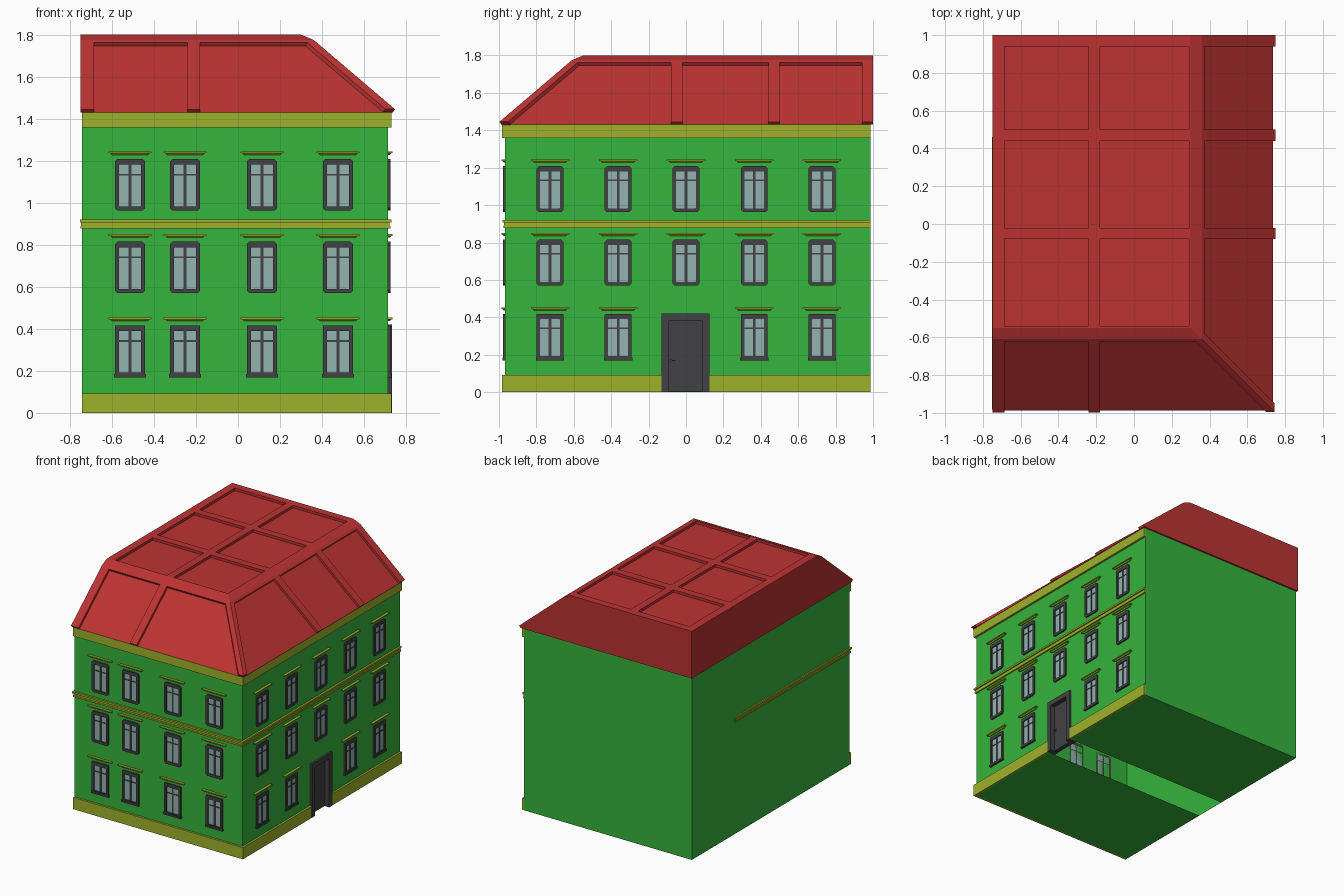
import bpy, bmesh

if "Cube" in bpy.data.objects:
    bpy.data.objects.remove(bpy.data.objects["Cube"])

def material(name, rgb):
    m = bpy.data.materials.new(name)
    m.diffuse_color = [(c / 255) ** 2.2 for c in rgb] + [1]
    m.use_nodes = True
    m.node_tree.nodes["Principled BSDF"].inputs["Base Color"].default_value = m.diffuse_color
    return m

GREEN = material("green", (56, 179, 62))
OLIVE = material("olive", (157, 176, 46))
RED = material("red", (187, 54, 54))
DARK = material("dark", (68, 68, 70))
GLASS = material("glass", (145, 178, 174))
PINK = material("pink", (170, 40, 170))

def loft(bm, rings, closed=False):
    """Skin matching closed rings; cap the ends unless the rings close up."""
    vs = [[bm.verts.new(p) for p in r] for r in rings]
    n = len(rings[0])
    pairs = list(zip(vs, vs[1:])) + ([(vs[-1], vs[0])] if closed else [])
    for a, b in pairs:
        for i in range(n):
            j = (i + 1) % n
            bm.faces.new((a[i], a[j], b[j], b[i]))
    if not closed:
        bm.faces.new(vs[0])
        bm.faces.new(vs[-1])

def finish(bm, name, mat, fix=True):
    if fix:
        bmesh.ops.recalc_face_normals(bm, faces=bm.faces)
    me = bpy.data.meshes.new(name)
    bm.to_mesh(me)
    bm.free()
    me.materials.append(mat)
    bpy.context.collection.objects.link(bpy.data.objects.new(name, me))

def box(bm, x, y, z, at=lambda a, b, c: (a, b, c)):
    loft(bm, [[at(x[0], y[0], h), at(x[1], y[0], h), at(x[1], y[1], h), at(x[0], y[1], h)] for h in z])

X0, X1, Y0, Y1, TOP = -0.742, 0.715, -0.967, 0.987, 1.43
DY0, DY1, DTOP = -0.13, 0.125, 0.42          # door opening

# Hollow walls with a door notch, floor left open behind the door
bm = bmesh.new()
def face(*pts):
    bm.faces.new([bm.verts.new(p) for p in pts])
face((X0, Y0, 0), (X1, Y0, 0), (X1, Y0, TOP), (X0, Y0, TOP))
face(*[(X1, y, z) for y, z in ((Y0, 0), (DY0, 0), (DY0, DTOP), (DY1, DTOP),
                               (DY1, 0), (Y1, 0), (Y1, TOP), (Y0, TOP))])
face((X1, Y1, 0), (X0, Y1, 0), (X0, Y1, TOP), (X1, Y1, TOP))
face((X0, Y1, 0), (X0, Y0, 0), (X0, Y0, TOP), (X0, Y1, TOP))
for a, b in ((Y0, DY0), (DY1, Y1)):
    face((X0, a, 0), (X0, b, 0), (X1, b, 0), (X1, a, 0))
finish(bm, "walls", GREEN, fix=False)

# Trim running along the front and right walls
def trim(bm, z0, z1, o, yend=Y1):
    outline = [(X0, Y0), (X0, Y0 - o), (X1 + o, Y0 - o), (X1 + o, yend), (X1, yend), (X1, Y0)]
    loft(bm, [[(x, y, z) for x, y in outline] for z in (z0, z1)])

bm = bmesh.new()
trim(bm, 0, 0.092, 0.016, DY0)
box(bm, (X1, X1 + 0.016), (DY1, Y1), (0, 0.092))
finish(bm, "plinth", OLIVE)

bm = bmesh.new()
trim(bm, 1.358, TOP, 0.016)
finish(bm, "cornice", OLIVE)

bm = bmesh.new()
for z0, z1, o in ((0.878, 0.89, 0.01), (0.89, 0.906, 0.006), (0.906, 0.92, 0.015)):
    trim(bm, z0, z1, o)
    box(bm, (X0 - o * 0.7, X0), (Y0 - o, 0.46), (z0, z1))
finish(bm, "string_course", OLIVE)

# Windows: u runs along the wall, w points outward
def front(u, w, z):
    return (u, Y0 - w, z)

def right(u, w, z):
    return (X1 + w, u, z)

def octagon(hw, z0, z1, c):
    return [(-hw + c, z0), (hw - c, z0), (hw, z0 + c), (hw, z1 - c),
            (hw - c, z1), (-hw + c, z1), (-hw, z1 - c), (-hw, z0 + c)]

frames, panes, hoods = bmesh.new(), bmesh.new(), bmesh.new()

def window(at, u, z, ground):
    outer = octagon(0.072, z, z + 0.245, 0.004 if ground else 0.012)
    inner = octagon(0.053, z + 0.02, z + 0.218, 0.002)
    loft(frames, [[at(u + a, 0, b), at(u + a, 0.011, b), at(u + c, 0.011, d), at(u + c, 0, d)]
                  for (a, b), (c, d) in zip(outer, inner)], closed=True)
    box(frames, (u - 0.007, u + 0.007), (0, 0.007), (z + 0.018, z + 0.22), at)
    box(frames, (u - 0.055, u + 0.055), (0, 0.006), (z + 0.166, z + 0.174), at)
    if ground:
        box(frames, (u - 0.076, u + 0.076), (0, 0.015), (z - 0.003, z + 0.012), at)
    box(panes, (u - 0.054, u + 0.054), (0, 0.003), (z + 0.018, z + 0.22), at)
    h = z + 0.265
    loft(hoods, [[at(u - s, 0, h + dz), at(u + s, 0, h + dz), at(u + s, w, h + dz), at(u - s, w, h + dz)]
                 for dz, s, w in ((0, 0.085, 0.008), (0.008, 0.093, 0.015),
                                  (0.008, 0.103, 0.02), (0.016, 0.103, 0.02))])

for z in (0.172, 0.57, 0.963):
    ground = z < 0.5
    for u in (-0.514, -0.252, 0.114, 0.476):
        window(front, u, z, ground)
    for u in (-0.727, -0.363, 0, 0.365, 0.727):
        if not (ground and u == 0):
            window(right, u, z, ground)
finish(frames, "window_frames", DARK)
finish(panes, "window_glass", GLASS)
finish(hoods, "window_hoods", OLIVE)

# Door with surround and handle
bm = bmesh.new()
box(bm, (0.66, 0.732), (DY0, -0.09), (0, DTOP))
box(bm, (0.66, 0.732), (0.085, DY1), (0, DTOP))
box(bm, (0.66, 0.732), (-0.09, 0.085), (0.38, DTOP))
finish(bm, "door_surround", DARK)
bm = bmesh.new()
box(bm, (0.66, 0.695), (-0.09, 0.085), (0.003, 0.38))
finish(bm, "door", DARK)
bm = bmesh.new()
box(bm, (0.695, 0.712), (-0.082, -0.074), (0.165, 0.175))
box(bm, (0.707, 0.713), (-0.082, -0.055), (0.167, 0.172))
finish(bm, "door_handle", PINK)

# Roof: d is the outward distance from the edge of the flat top
RX, RY, LX, BY = 0.30, -0.55, -0.75, 1.0

bm = bmesh.new()
loft(bm, [[(LX, RY - d, z), (RX + d, RY - d, z), (RX + d, BY, z), (LX, BY, z)]
          for d, z in ((0.437, TOP), (0.026, 1.78))])
finish(bm, "roof_panels", RED)

bm = bmesh.new()
rib = [(0, 1.8), (0.06, 1.775), (0.449, 1.444), (0.436, 1.43), (0.41, 1.43), (0.02, 1.77)]
for x0, x1 in ((LX, -0.685), (-0.24, -0.18)):
    loft(bm, [[(x, BY, 1.77), (x, BY, 1.8)] + [(x, RY - d, z) for d, z in rib] for x in (x0, x1)])
for y0, y1 in ((-0.08, -0.02), (0.44, 0.5), (0.94, BY)):
    loft(bm, [[(LX, y, 1.77), (LX, y, 1.8)] + [(RX + d, y, z) for d, z in rib] for y in (y0, y1)])
# mitred strip around the edge of the flat top
edge = [(-0.01, 1.77), (-0.01, 1.8), (0, 1.8), (0.06, 1.775), (0.075, 1.762), (0.06, 1.738)]
loft(bm, [[(LX, RY - d, z) for d, z in edge],
          [(RX + d, RY - d, z) for d, z in edge],
          [(RX + d, BY, z) for d, z in edge]])
# hip rib lying across both slopes
def hip_ring(d):
    z, x, y, w = 1.775 - (d - 0.06) * 0.851, RX + d, RY - d, 0.045
    top = [(x - w, y, z), (x, y, z), (x, y + w, z)]
    return top + [(a - 0.013, b + 0.013, c - 0.02) for a, b, c in reversed(top)]
loft(bm, [hip_ring(0.06), hip_ring(0.445)])
finish(bm, "roof_ribs", RED)
